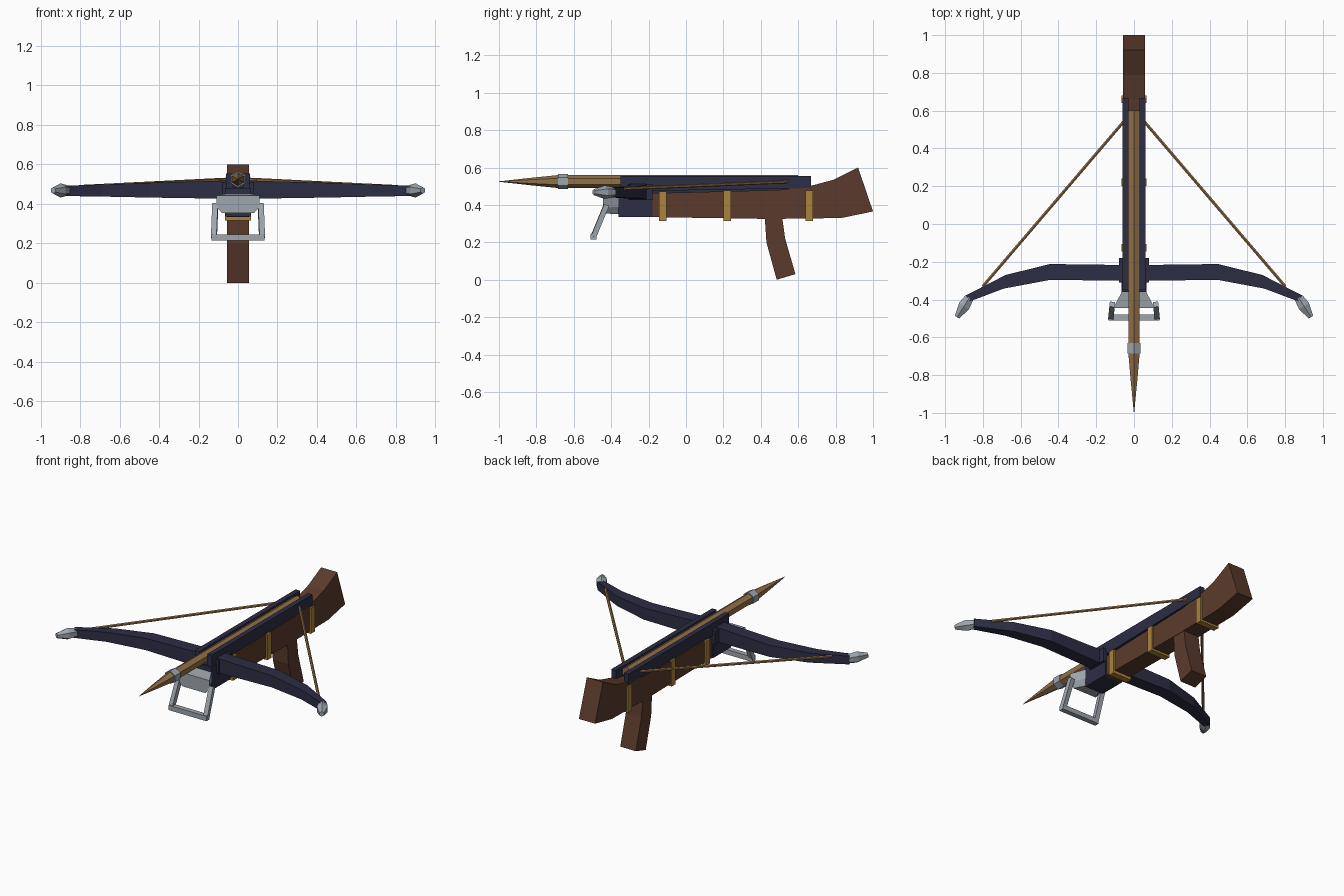
import bpy, bmesh, math
from mathutils import Vector

cube = bpy.data.objects.get("Cube")
if cube:
    bpy.data.objects.remove(cube, do_unlink=True)


def material(name, rgb):
    m = bpy.data.materials.new(name)
    m.use_nodes = True
    m.diffuse_color = (*rgb, 1)
    bsdf = next(n for n in m.node_tree.nodes if n.type == 'BSDF_PRINCIPLED')
    bsdf.inputs["Base Color"].default_value = (*rgb, 1)
    return m


BROWN = material("dark walnut", (0.105, 0.043, 0.025))
NAVY = material("blued metal", (0.026, 0.026, 0.058))
GOLD = material("brass", (0.40, 0.23, 0.045))
WOOD = material("tan wood", (0.29, 0.165, 0.065))
STEEL = material("pale steel", (0.34, 0.38, 0.42))


def loft(name, rings, mat):
    """Skin a list of equal-length rings and cap both ends."""
    bm = bmesh.new()
    vs = [[bm.verts.new(p) for p in ring] for ring in rings]
    n = len(vs[0])
    for a, b in zip(vs, vs[1:]):
        for i in range(n):
            j = (i + 1) % n
            bm.faces.new((a[i], a[j], b[j], b[i]))
    bm.faces.new(vs[0])
    bm.faces.new(vs[-1])
    bmesh.ops.recalc_face_normals(bm, faces=bm.faces)
    me = bpy.data.meshes.new(name)
    bm.to_mesh(me)
    bm.free()
    me.materials.append(mat)
    ob = bpy.data.objects.new(name, me)
    bpy.context.collection.objects.link(ob)
    return ob


def prism(name, profile, x0, x1, mat):
    """Extrude a (y, z) profile along x."""
    return loft(name, [[(x, y, z) for y, z in profile] for x in (x0, x1)], mat)


def box(name, x, y, z, mat):
    return prism(name, [(y[0], z[0]), (y[1], z[0]), (y[1], z[1]), (y[0], z[1])],
                 x[0], x[1], mat)


def rod(name, path, radii, sides, mat, roll=90):
    """Rings of given radii along a path, square to its overall direction."""
    pts = [Vector(p) for p in path]
    d = (pts[-1] - pts[0]).normalized()
    side = d.cross(Vector((0, 0, 1))).normalized()
    up = side.cross(d)
    angles = [math.radians(roll + 360 * i / sides) for i in range(sides)]
    rings = [[p + r * (side * math.cos(a) + up * math.sin(a)) for a in angles]
             for p, r in zip(pts, radii)]
    return loft(name, rings, mat)


# Stock and grip
prism("stock", [(-0.2, 0.335), (0.45, 0.325), (0.83, 0.33), (1.0, 0.365), (0.92, 0.6),
                (0.79, 0.535), (0.66, 0.5), (0.5, 0.48), (-0.2, 0.462)],
      -0.057, 0.057, BROWN)
prism("grip", [(0.42, 0.35), (0.43, 0.2), (0.485, 0.0), (0.585, 0.03), (0.53, 0.22),
               (0.512, 0.35)], -0.055, 0.055, BROWN)

# Brass bands round the stock
for label, y, top in (("front", -0.125, 0.472), ("middle", 0.22, 0.478), ("rear", 0.66, 0.478)):
    box(label + "_band", (-0.067, 0.067), (y - 0.02, y + 0.02), (0.315, top), GOLD)

# Front mount, bow collar and bolt channel
box("front_mount", (-0.065, 0.065), (-0.36, -0.18), (0.335, 0.48), NAVY)
box("bow_collar", (-0.08, 0.08), (-0.31, -0.18), (0.425, 0.512), NAVY)
prism("channel_floor", [(-0.35, 0.45), (0.6, 0.47), (0.6, 0.49), (-0.35, 0.485)],
      -0.04, 0.04, NAVY)
for label, s in (("left", 1), ("right", -1)):
    prism(label + "_rail", [(-0.35, 0.472), (0.667, 0.49), (0.667, 0.555), (-0.35, 0.555)],
          s * 0.028, s * 0.06, NAVY)

# Bow: back edge (x, y), front edge (x, y), bottom and top height per station
half = [((0.06, -0.217), (0.06, -0.3), 0.426, 0.518),
        ((0.445, -0.212), (0.445, -0.296), 0.432, 0.507),
        ((0.68, -0.27), (0.69, -0.342), 0.437, 0.498),
        ((0.89, -0.378), (0.875, -0.412), 0.44, 0.492)]
rings = []
for s, stations in ((-1, half[::-1]), (1, half)):
    for (bx, by), (fx, fy), lo, hi in stations:
        rings.append([(s * bx, by, lo), (s * fx, fy, lo), (s * fx, fy, hi), (s * bx, by, hi)])
loft("bow", rings, NAVY)

# Bow tips, strings and stirrup legs on both sides
for label, s in (("left", 1), ("right", -1)):
    rod(label + "_bow_tip",
        [(s * 0.872, -0.39, 0.468), (s * 0.9, -0.435, 0.468), (s * 0.937, -0.493, 0.468)],
        [0.028, 0.036, 0.016], 6, STEEL)
    rod(label + "_string", [(s * 0.8, -0.33, 0.487), (s * 0.035, 0.565, 0.525)],
        [0.009, 0.009], 6, WOOD)
    rod(label + "_stirrup_leg", [(s * 0.115, -0.425, 0.4), (s * 0.122, -0.495, 0.23)],
        [0.02, 0.02], 4, STEEL, 45)

# Stirrup bar and its flared bracket
rod("stirrup_bar", [(-0.135, -0.495, 0.23), (0.135, -0.495, 0.23)], [0.022, 0.022], 4, STEEL, 45)
bracket = []
for y, w, lo, mid, hi in ((-0.355, 0.062, 0.35, 0.39, 0.452), (-0.445, 0.11, 0.355, 0.385, 0.442)):
    bracket.append([(-w, y, hi), (w, y, hi), (w, y, mid), (w * 0.75, y, lo),
                    (-w * 0.75, y, lo), (-w, y, mid)])
loft("stirrup_bracket", bracket, STEEL)

# Bolt with tapered point and steel ring
rod("bolt", [(0, y, 0.525) for y in (0.6, -0.69, -0.82, -1.0)],
    [0.034, 0.034, 0.021, 0.001], 6, WOOD)
rod("bolt_ring", [(0, y, 0.525) for y in (-0.63, -0.685)], [0.041, 0.041], 6, STEEL)
